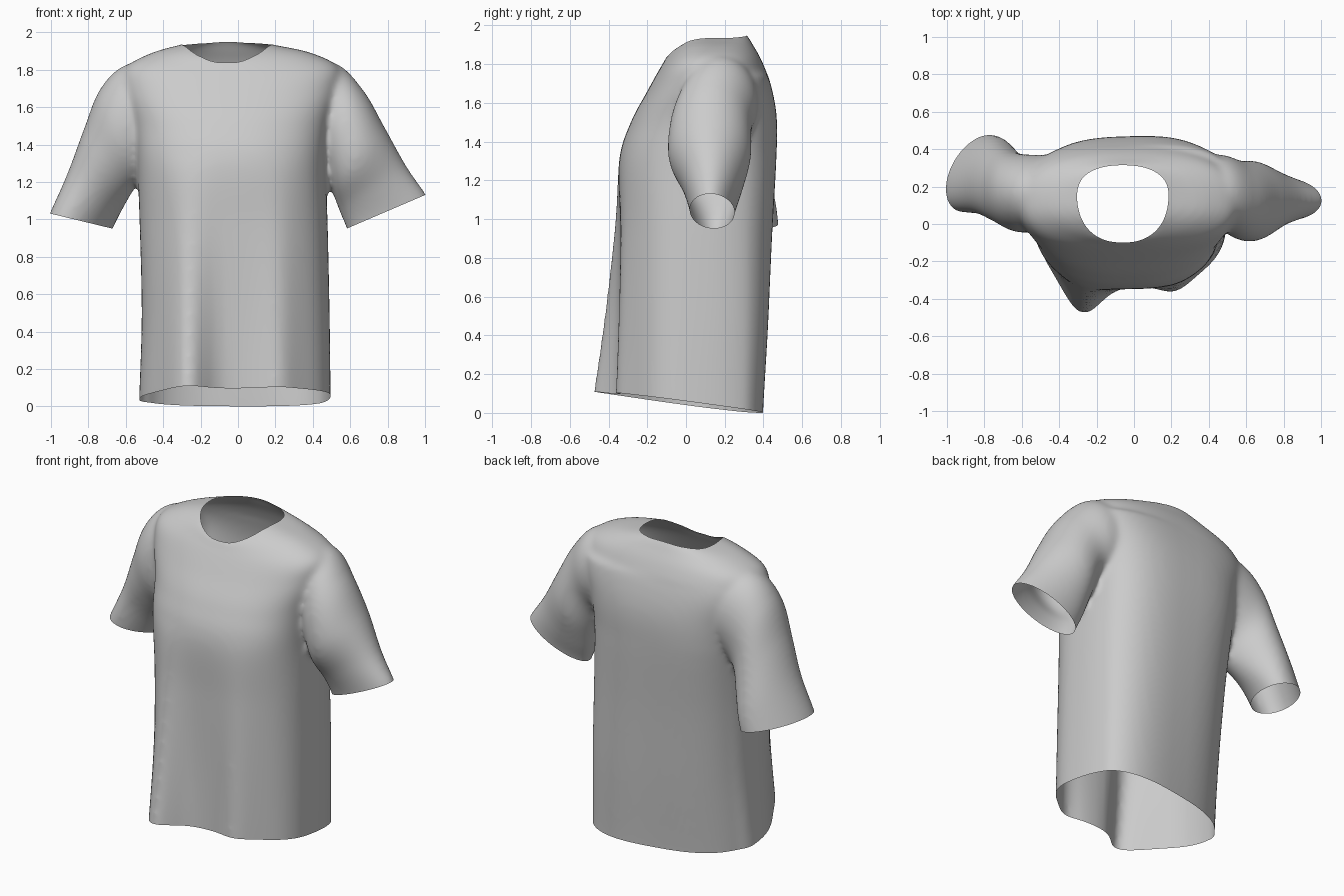
import bpy, bmesh, math
from mathutils import Vector

if "Cube" in bpy.data.objects:
    bpy.data.objects.remove(bpy.data.objects["Cube"])

SEG = 72


def spline(rows, sub):
    """Catmull-Rom interpolation of parameter rows."""
    out = []
    for i in range(len(rows) - 1):
        p0, p1 = rows[max(i - 1, 0)], rows[i]
        p2, p3 = rows[i + 1], rows[min(i + 2, len(rows) - 1)]
        for k in range(sub):
            t = k / sub
            out.append([0.5 * (2 * b + (c - a) * t + (2 * a - 5 * b + 4 * c - d) * t * t
                               + (3 * b - a - 3 * c + d) * t ** 3)
                        for a, b, c, d in zip(p0, p1, p2, p3)])
    out.append(list(rows[-1]))
    return out


def loft(bm, rows, point, sub=8):
    """Closed tube through rings given by point(row, angle)."""
    rings = [[bm.verts.new(point(r, 2 * math.pi * i / SEG)) for i in range(SEG)]
             for r in spline(rows, sub)]
    for a, b in zip(rings, rings[1:]):
        for i in range(SEG):
            j = (i + 1) % SEG
            bm.faces.new((a[i], a[j], b[j], b[i]))
    bm.faces.new(rings[0][::-1])
    bm.faces.new(rings[-1])


def spow(v, e):
    return math.copysign(abs(v) ** e, v)


def torso_point(r, a):
    zf, zb, zs, xl, xr, yf, yb, n = r
    c, s = math.cos(a), math.sin(a)
    if s > 0 and zs < 1.75:
        n *= 1.15                     # squarer back
    x = (xl + xr) / 2 + (xr - xl) / 2 * spow(c, 2 / n)
    y = (yf + yb) / 2 + (yb - yf) / 2 * spow(s, 2 / n)
    z = zs + ((zf if s < 0 else zb) - zs) * s * s
    # hanging folds, deepest at the hem
    fade = min(1.15, max(0, (1.35 - z) / 1.25))
    if s < 0:
        y -= fade * (0.175 * math.exp(-((x + 0.28) / 0.13) ** 2)
                     + 0.05 * math.exp(-((x - 0.22) / 0.1) ** 2)) * min(1, -2 * s)
    elif zs < 1.75:                   # back swings out to the right
        y += x * min(1, 2 * s) * (0.03 + 0.14 * fade)
    return x, y, z


def sleeve_point(r, a):
    xt, zt, xb, zb, yf, yb, skew = r
    c, s = math.cos(a), math.sin(a)
    return ((xt + xb) / 2 + (xt - xb) / 2 * c,
            (yf + yb) / 2 + (yb - yf) / 2 * s + skew * c,
            (zt + zb) / 2 + (zt - zb) / 2 * c)


# front z, back z, side z, left x, right x, front y, back y, squareness
torso = [
    (-.02, -.12, -.08, -.528, .495, -.335, .37, 2.4),
    (.11, .01, .05, -.528, .495, -.335, .375, 2.4),
    (.5, .45, .48, -.515, .49, -.335, .41, 2.4),
    (.95, .92, .95, -.525, .48, -.34, .44, 2.4),
    (1.3, 1.3, 1.3, -.54, .47, -.345, .465, 2.5),
    (1.5, 1.52, 1.50, -.56, .49, -.285, .468, 2.5),
    (1.66, 1.69, 1.68, -.61, .54, -.20, .438, 2.5),
    (1.76, 1.82, 1.81, -.60, .54, -.145, .39, 2.4),
    (1.81, 1.90, 1.89, -.46, .39, -.115, .345, 2.3),
    (1.85, 1.96, 1.935, -.30, .18, -.09, .305, 2.2),
    (1.88, 2.00, 1.96, -.20, .08, -.02, .23, 2.2),
]
# top x, top z, bottom x, bottom z, front y, back y, skew
left_sleeve = [
    (-.35, 1.84, -.38, 1.38, .0, .37, 0),
    (-.59, 1.83, -.48, 1.27, -.04, .37, 0),
    (-.735, 1.70, -.53, 1.20, -.04, .38, 0),
    (-.825, 1.48, -.58, 1.12, .01, .415, -.03),
    (-.91, 1.25, -.63, 1.03, .06, .45, -.06),
    (-1.007, 1.03, -.67, .95, .08, .46, -.085),
    (-1.045, .93, -.71, .86, .09, .46, -.085),
]
right_sleeve = [
    (.30, 1.84, .33, 1.42, .0, .37, 0),
    (.52, 1.835, .42, 1.35, -.03, .37, 0),
    (.67, 1.69, .45, 1.29, -.08, .34, 0),
    (.785, 1.49, .50, 1.16, -.09, .335, 0),
    (.90, 1.285, .54, 1.05, -.02, .29, -.01),
    (1.007, 1.13, .58, .95, .02, .25, -.01),
    (1.05, 1.03, .61, .86, .03, .24, -.01),
]

# Torso and sleeves as overlapping solids
bm = bmesh.new()
loft(bm, torso, torso_point)
loft(bm, left_sleeve, sleeve_point)
loft(bm, right_sleeve, sleeve_point)
bmesh.ops.recalc_face_normals(bm, faces=bm.faces[:])
mesh = bpy.data.meshes.new("shirt")
bm.to_mesh(mesh)
bm.free()
shirt = bpy.data.objects.new("shirt", mesh)
bpy.context.collection.objects.link(shirt)
bpy.context.view_layer.objects.active = shirt
shirt.select_set(True)

# Fuse them into one cloth surface
fuse = shirt.modifiers.new("fuse", 'REMESH')
fuse.mode = 'VOXEL'
fuse.voxel_size = 0.015
relax = shirt.modifiers.new("relax", 'SMOOTH')
relax.factor = 0.5
relax.iterations = 16
for name in ("fuse", "relax"):
    bpy.ops.object.modifier_apply(modifier=name)


def trim(bm, inside, co, no):
    """Cut open one end: remove what lies beyond the plane within a region."""
    faces = [f for f in bm.faces if inside(f.calc_center_median())]
    edges = {e for f in faces for e in f.edges}
    verts = {v for f in faces for v in f.verts}
    bmesh.ops.bisect_plane(bm, geom=faces + list(edges) + list(verts), dist=1e-5,
                           plane_co=co, plane_no=no, clear_outer=True)


# Open the hem and both cuffs
bm = bmesh.new()
bm.from_mesh(shirt.data)
trim(bm, lambda p: p.z < 0.4, Vector((-.25, .34, .0)), Vector((.02, -.135, -1)))
trim(bm, lambda p: p.x < -.57 and p.z < 1.2,
     Vector((-1, .15, 1.03)), Vector((-.08, 0, -.33)))
trim(bm, lambda p: p.x > .53 and p.z < 1.2,
     Vector((1, .08, 1.13)), Vector((.18, 0, -.42)))

# Open the neck: an egg shape seen from above, widest towards the back
NX, NY = -.06, .16


def egg(p):
    ry = .155 if p.y > NY else .26
    return (abs((p.x - NX) / .245) ** 2.3 + abs((p.y - NY) / ry) ** 2.3) ** (1 / 2.3)


bmesh.ops.delete(bm, context='FACES', geom=[
    f for f in bm.faces if f.calc_center_median().z > 1.6
    and egg(f.calc_center_median()) < 1])
rim = [v for v in bm.verts if v.is_boundary and v.co.z > 1.6]
for v in rim:
    k = egg(v.co)
    v.co.x = NX + (v.co.x - NX) / k
    v.co.y = NY + (v.co.y - NY) / k
for _ in range(6):                    # even out the neckline
    mean = [sum((e.other_vert(v).co for e in v.link_edges if e.is_boundary), Vector()) / 2
            for v in rim]
    for v, m in zip(rim, mean):
        v.co = v.co.lerp(m, 0.5)

for f in bm.faces:
    f.smooth = True
bm.to_mesh(shirt.data)
bm.free()
